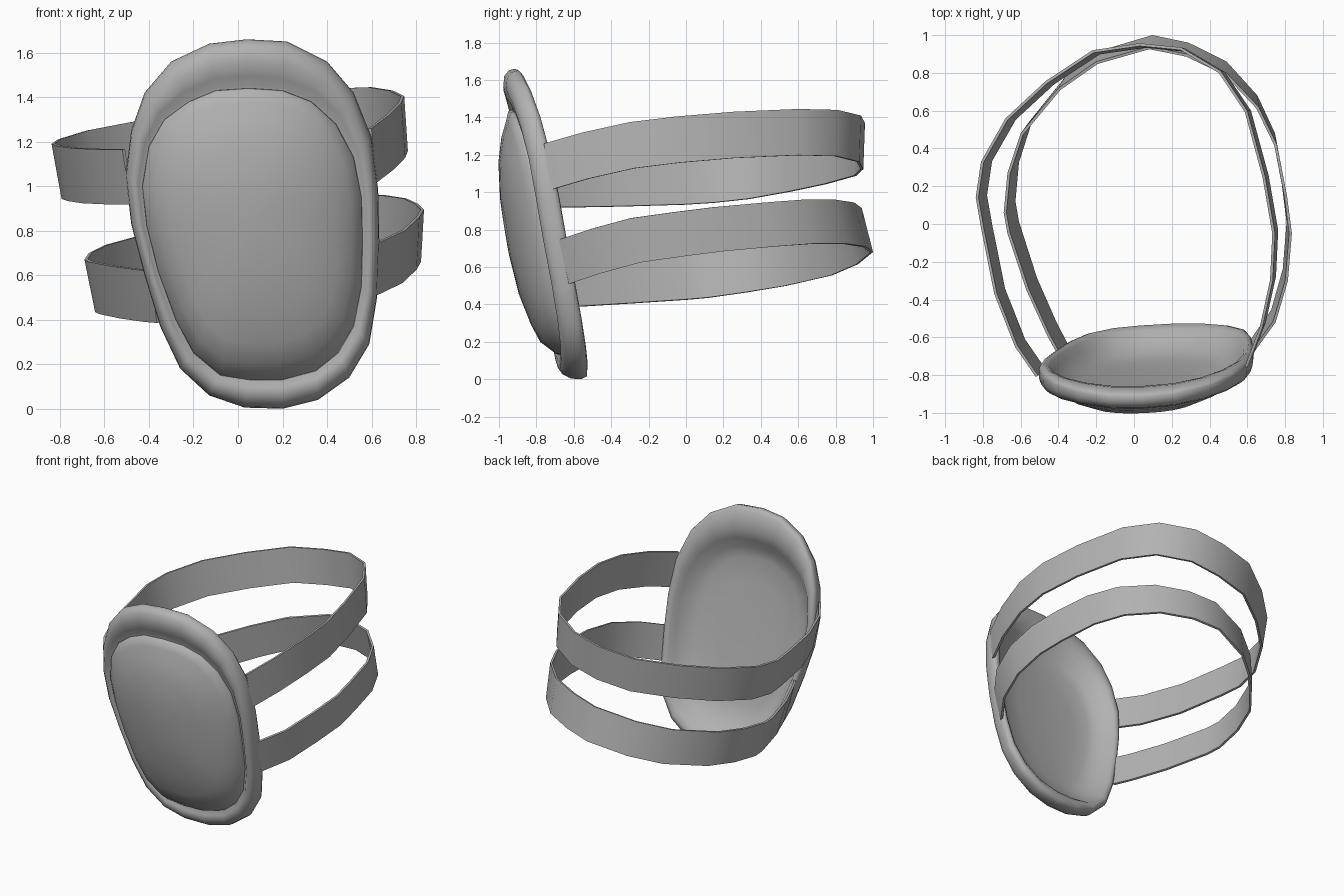
import bpy, bmesh, math

grey = bpy.data.materials.new("plain_grey")
grey.diffuse_color = (0.45, 0.45, 0.45, 1)

# Matching front outlines (x, z), clockwise from the top
SHELL = [(0.04, 1.66), (0.22, 1.65), (0.40, 1.56), (0.52, 1.42), (0.60, 1.22),
         (0.63, 0.98), (0.635, 0.75), (0.625, 0.50), (0.59, 0.29), (0.50, 0.14),
         (0.36, 0.04), (0.20, 0.0), (0.03, 0.005), (-0.13, 0.06), (-0.26, 0.18),
         (-0.35, 0.37), (-0.42, 0.60), (-0.48, 0.83), (-0.505, 1.05),
         (-0.48, 1.25), (-0.42, 1.42), (-0.30, 1.56), (-0.13, 1.64)]
PLATE = [(0.05, 1.44), (0.20, 1.43), (0.33, 1.38), (0.44, 1.28), (0.52, 1.13),
         (0.555, 0.95), (0.56, 0.75), (0.555, 0.55), (0.52, 0.37), (0.45, 0.25),
         (0.35, 0.17), (0.20, 0.13), (0.05, 0.13), (-0.08, 0.15), (-0.20, 0.25),
         (-0.28, 0.40), (-0.36, 0.62), (-0.41, 0.82), (-0.43, 1.00),
         (-0.40, 1.18), (-0.33, 1.30), (-0.22, 1.38), (-0.10, 1.43)]
CX, CZ = 0.06, 0.83


def finish(name, bm, thickness=0, angle=45):
    mesh = bpy.data.meshes.new(name)
    bm.to_mesh(mesh)
    bm.free()
    obj = bpy.data.objects.new(name, mesh)
    bpy.context.collection.objects.link(obj)
    mesh.materials.append(grey)
    bpy.ops.object.select_all(action='DESELECT')
    obj.select_set(True)
    bpy.context.view_layer.objects.active = obj
    if thickness:
        mod = obj.modifiers.new("thickness", 'SOLIDIFY')
        mod.thickness = thickness
        mod.offset = -1
        bpy.ops.object.modifier_apply(modifier=mod.name)
    bpy.ops.object.shade_smooth_by_angle(angle=math.radians(angle))
    return obj


def pad_point(x, z, w):
    """Place a point on the leaning, slightly curved pad, pushed back by w."""
    dx = x - CX
    upper = max(0.0, z - CZ) / 0.83
    if w > 0:                       # thinner back rim along the sides and top
        w *= max(0.2, 1 - 0.35 * (dx / 0.57) ** 2 - 0.6 * upper ** 2)
    if w < -0.1:                    # dome is fuller towards the bottom
        w += 0.04 * (z - CZ)
    bend = (0.09 + 0.12 * upper) * dx * dx
    return (x, -0.59 - 0.195 * z + 0.05 * dx + bend + w, z)


def pad_part(name, back_w, rings, front_w, angle):
    """Loft rings of (blend from shell to plate outline, scale, depth)."""
    bm = bmesh.new()
    loops = []
    for t, s, w in rings:
        loop = []
        for (ax, az), (bx, bz) in zip(SHELL, PLATE):
            x, z = ax + (bx - ax) * t, az + (bz - az) * t
            loop.append(bm.verts.new(
                pad_point(CX + (x - CX) * s, CZ + (z - CZ) * s, w)))
        loops.append(loop)
    n = len(SHELL)
    for a, b in zip(loops, loops[1:]):
        for i in range(n):
            j = (i + 1) % n
            bm.faces.new((a[i], a[j], b[j], b[i]))
    for loop, w in ((loops[0], back_w), (loops[-1], front_w)):
        mid = bm.verts.new(pad_point(CX, CZ, w))
        for i in range(n):
            bm.faces.new((loop[i], loop[(i + 1) % n], mid))
    bmesh.ops.recalc_face_normals(bm, faces=bm.faces)
    return finish(name, bm, 0, angle)


# Dished shell with a rolled rim
pad_part("pad_shell", -0.085,
         [(1, 0.5, -0.082), (1, 0.75, -0.075), (1, 0.88, -0.055), (1, 1, 0.0),
          (0.7, 1, 0.045), (0.4, 1, 0.065), (0.12, 1, 0.055), (0.02, 1, 0.025),
          (0, 1, 0), (0.04, 1, -0.035), (0.18, 1, -0.065), (0.45, 1, -0.082),
          (0.75, 1, -0.075), (0.95, 1, -0.055), (1, 0.96, -0.06),
          (1, 0.85, -0.1), (1, 0.5, -0.14)], -0.15, 85)

# Domed front plate
pad_part("front_plate", -0.17,
         [(1, 0.5, -0.16), (1, 0.9, -0.09), (1, 0.98, -0.045), (1, 1, -0.062),
          (1, 0.99, -0.08), (1, 0.9, -0.125), (1, 0.77, -0.16),
          (1, 0.55, -0.197), (1, 0.25, -0.218)], -0.223, 60)


def strap(name, path, height, lean_x, lean_y):
    """Open band; path gives its top edge, leans (base, slope) shift the bottom."""
    bm = bmesh.new()
    top = [bm.verts.new(p) for p in path]
    low = [bm.verts.new((x + lean_x[0] + lean_x[1] * x,
                         y + lean_y[0] + lean_y[1] * y, z - height))
           for x, y, z in path]
    for i in range(len(path) - 1):
        bm.faces.new((top[i], top[i + 1], low[i + 1], low[i]))
    return finish(name, bm, 0.015)


# Straps, from the left end round the back to the right end
strap("upper_strap", [
    (-0.52, -0.81, 1.165), (-0.63, -0.65, 1.165), (-0.74, -0.37, 1.17),
    (-0.81, -0.02, 1.18), (-0.838, 0.14, 1.19), (-0.81, 0.33, 1.21),
    (-0.68, 0.56, 1.25), (-0.47, 0.755, 1.29), (-0.22, 0.92, 1.335),
    (0.03, 0.957, 1.37), (0.25, 0.935, 1.41), (0.46, 0.81, 1.44),
    (0.60, 0.60, 1.445), (0.695, 0.25, 1.43), (0.747, -0.05, 1.405),
    (0.735, -0.30, 1.375), (0.68, -0.55, 1.32), (0.60, -0.76, 1.26)],
    0.247, (0.03, -0.018), (0.015, -0.025))
strap("lower_strap", [
    (-0.40, -0.70, 0.62), (-0.46, -0.59, 0.625), (-0.57, -0.35, 0.64),
    (-0.67, -0.05, 0.66), (-0.69, 0.06, 0.67), (-0.67, 0.27, 0.70),
    (-0.60, 0.48, 0.735), (-0.40, 0.72, 0.79), (-0.20, 0.86, 0.85),
    (0.08, 0.94, 0.915), (0.28, 0.90, 0.945), (0.49, 0.80, 0.96),
    (0.66, 0.62, 0.96), (0.757, 0.42, 0.945), (0.81, 0.15, 0.92),
    (0.836, -0.05, 0.895), (0.815, -0.30, 0.86), (0.75, -0.52, 0.80),
    (0.62, -0.70, 0.74)],
    0.235, (0.02, -0.04), (0.06, 0))
